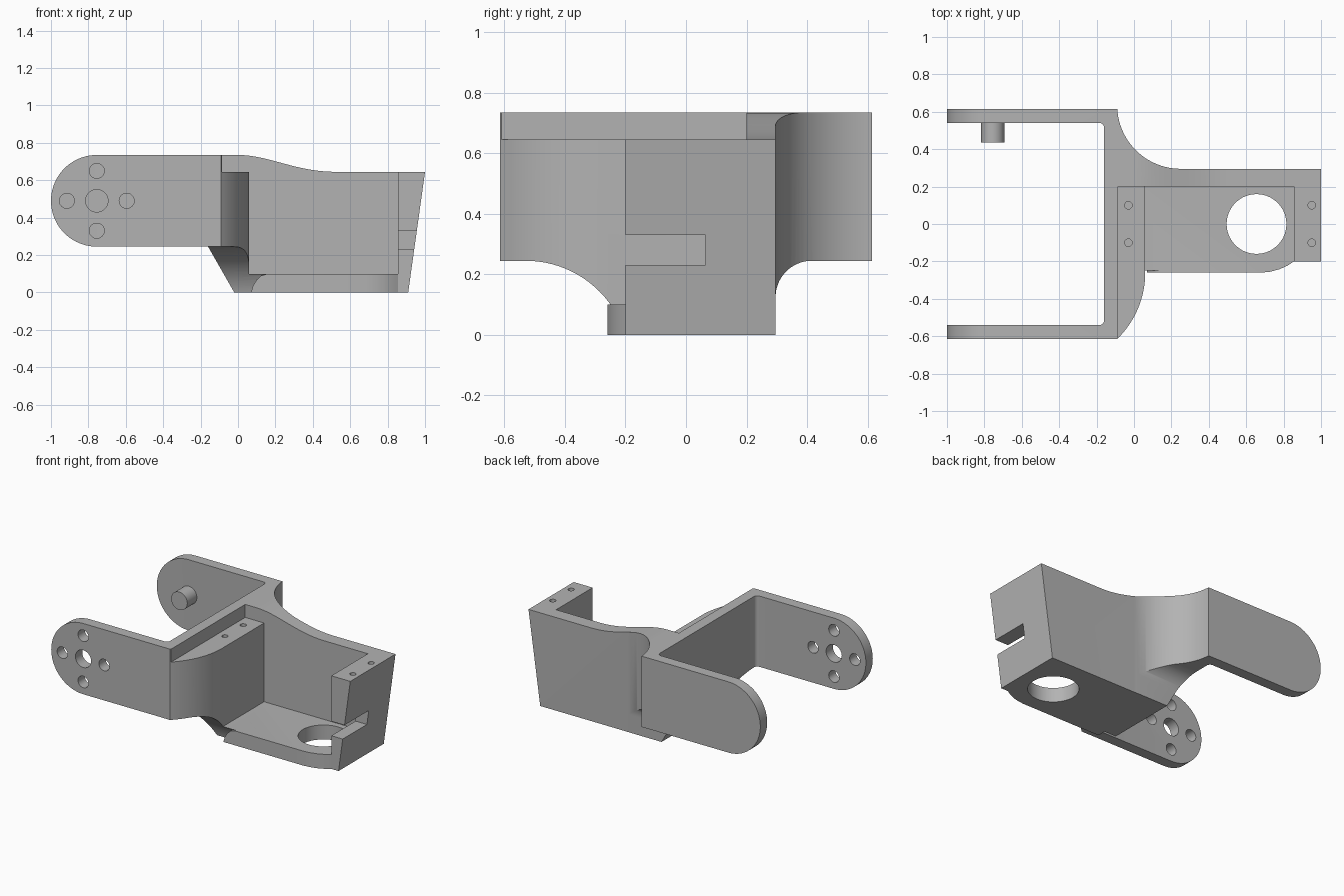
import bpy, bmesh
from math import sin, cos, pi, radians
from mathutils import Vector

cube = bpy.data.objects.get("Cube")
if cube:
    bpy.data.objects.remove(cube, do_unlink=True)

grey = bpy.data.materials.new("plain grey")
grey.use_nodes = True
COLOR = (0.45, 0.45, 0.45, 1)
grey.diffuse_color = COLOR
grey.node_tree.nodes["Principled BSDF"].inputs["Base Color"].default_value = COLOR


def arc(cx, cy, r, start, end, n=24):
    """Points on an arc, angles in degrees."""
    angles = [radians(start + (end - start) * i / n) for i in range(n + 1)]
    return [(cx + r * cos(a), cy + r * sin(a)) for a in angles]


def prism(name, points, axis, low, high):
    """Extrude a flat profile along an axis."""
    place = {"x": lambda u, v: (low, u, v),
             "y": lambda u, v: (u, low, v),
             "z": lambda u, v: (u, v, low)}[axis]
    bm = bmesh.new()
    face = bm.faces.new([bm.verts.new(place(u, v)) for u, v in points])
    grown = bmesh.ops.extrude_face_region(bm, geom=[face])["geom"]
    shift = Vector([(high - low) * (axis == a) for a in "xyz"])
    bmesh.ops.translate(bm, vec=shift, verts=[g for g in grown if isinstance(g, bmesh.types.BMVert)])
    bmesh.ops.recalc_face_normals(bm, faces=bm.faces)
    mesh = bpy.data.meshes.new(name)
    bm.to_mesh(mesh)
    bm.free()
    mesh.materials.append(grey)
    obj = bpy.data.objects.new(name, mesh)
    bpy.context.collection.objects.link(obj)
    return obj


def box(name, x0, x1, y0, y1, z0, z1):
    return prism(name, [(x0, y0), (x1, y0), (x1, y1), (x0, y1)], "z", z0, z1)


def rod(name, u, v, r, axis, low, high):
    return prism(name, arc(u, v, r, 0, 360, 40)[:-1], axis, low, high)


def combine(target, tool, operation="DIFFERENCE"):
    """Apply a boolean and remove the tool."""
    mod = target.modifiers.new("shape", "BOOLEAN")
    mod.operation, mod.object, mod.solver = operation, tool, "EXACT"
    bpy.context.view_layer.objects.active = target
    bpy.ops.object.modifier_apply(modifier=mod.name)
    bpy.data.objects.remove(tool, do_unlink=True)


def smooth(obj):
    bpy.ops.object.select_all(action="DESELECT")
    obj.select_set(True)
    bpy.context.view_layer.objects.active = obj
    bpy.ops.object.shade_smooth_by_angle(angle=radians(28))


OUT, IN, TOP, LEDGE = 0.615, 0.54, 0.735, 0.645
AX, AZ, AR = -0.755, 0.49, 0.245

# Plan outline: two arms, flared neck, body and floor lip
plan = [(-1.1, OUT), (-1.1, IN)]
plan += arc(-0.185, IN - 0.025, 0.025, 90, 0, 8)
plan += arc(-0.185, -IN + 0.025, 0.025, 0, -90, 8)
plan += [(-1.1, -IN), (-1.1, -OUT)]
plan += arc(-0.435, -0.26, 0.495, -45.8, 0)
plan += [(0.68, -0.26), (0.73, -0.255), (0.78, -0.241), (0.82, -0.223), (0.855, -0.2)]
plan += [(1.1, -0.2), (1.1, 0.295)]
plan += arc(0.25, 0.635, 0.34, -90, -176.6)
bracket = prism("fork_bracket", plan, "z", -0.1, 0.9)

# Side outline: round arm ends, sloped underside, swept top, leaning end post
side = arc(AX, AZ, AR, 90, 270, 40)
side += [(-0.16, AZ - AR), (-0.02, 0), (0.91, 0), (1, LEDGE)]
for i in range(21):
    t = i / 20
    side.append((0.52 - 0.52 * t, LEDGE + 0.09 * sin(pi / 2 * t ** 1.4) ** 1.4))
combine(bracket, prism("side_outline", side, "y", -1, 1), "INTERSECT")

# Pocket, screw ledge and cable slot
combine(bracket, box("pocket", 0.06, 0.855, -0.8, 0.2, 0.1, 1))
combine(bracket, box("ledge", -0.085, 0.4, -0.8, 0.2, LEDGE, 1))
combine(bracket, box("slot", 0.8, 1.2, -0.4, 0.065, 0.23, 0.33))

# Rounded underside of the neck, front then back
scoop = [(-0.8, -0.2), (-0.8, 0.2445)] + arc(-0.53, -0.1, 0.3445, 90, 0)
scoop += [(-0.1855, -0.2)]
front = prism("front_scoop", scoop, "x", -0.5, 0.3)
runout = [(-0.6, -0.3), (0.065, -0.3), (0.07, 0), (0.08, 0.035), (0.1, 0.068),
          (0.125, 0.09), (0.16, 0.1), (0.16, 0.4), (-0.6, 0.4)]
combine(front, prism("runout", runout, "y", -1, 1), "INTERSECT")
combine(bracket, front)
scoop = [(0.8, -0.2), (0.8, 0.2445)] + arc(0.416, 0.1245, 0.12, 90, 180) + [(0.296, -0.2)]
combine(bracket, prism("back_scoop", scoop, "x", -0.5, 0.6))

# Floor opening and screw holes
combine(bracket, rod("floor_hole", 0.655, 0, 0.16, "z", -0.2, 0.3))
for x in (-0.03, 0.95):
    for y in (-0.1, 0.1):
        combine(bracket, rod("screw_hole", x, y, 0.02, "z", 0.5, 0.8))

# Horn holes in the front arm
combine(bracket, rod("horn_hole", AX, AZ, 0.06, "y", -0.8, -0.4))
for dx, dz in ((0.16, 0), (-0.16, 0), (0, 0.16), (0, -0.16)):
    combine(bracket, rod("horn_screw_hole", AX + dx, AZ + dz, 0.04, "y", -0.8, -0.4))
smooth(bracket)

# Pivot peg on the back arm
smooth(rod("pivot_peg", AX, AZ, 0.062, "y", 0.435, IN + 0.01))
